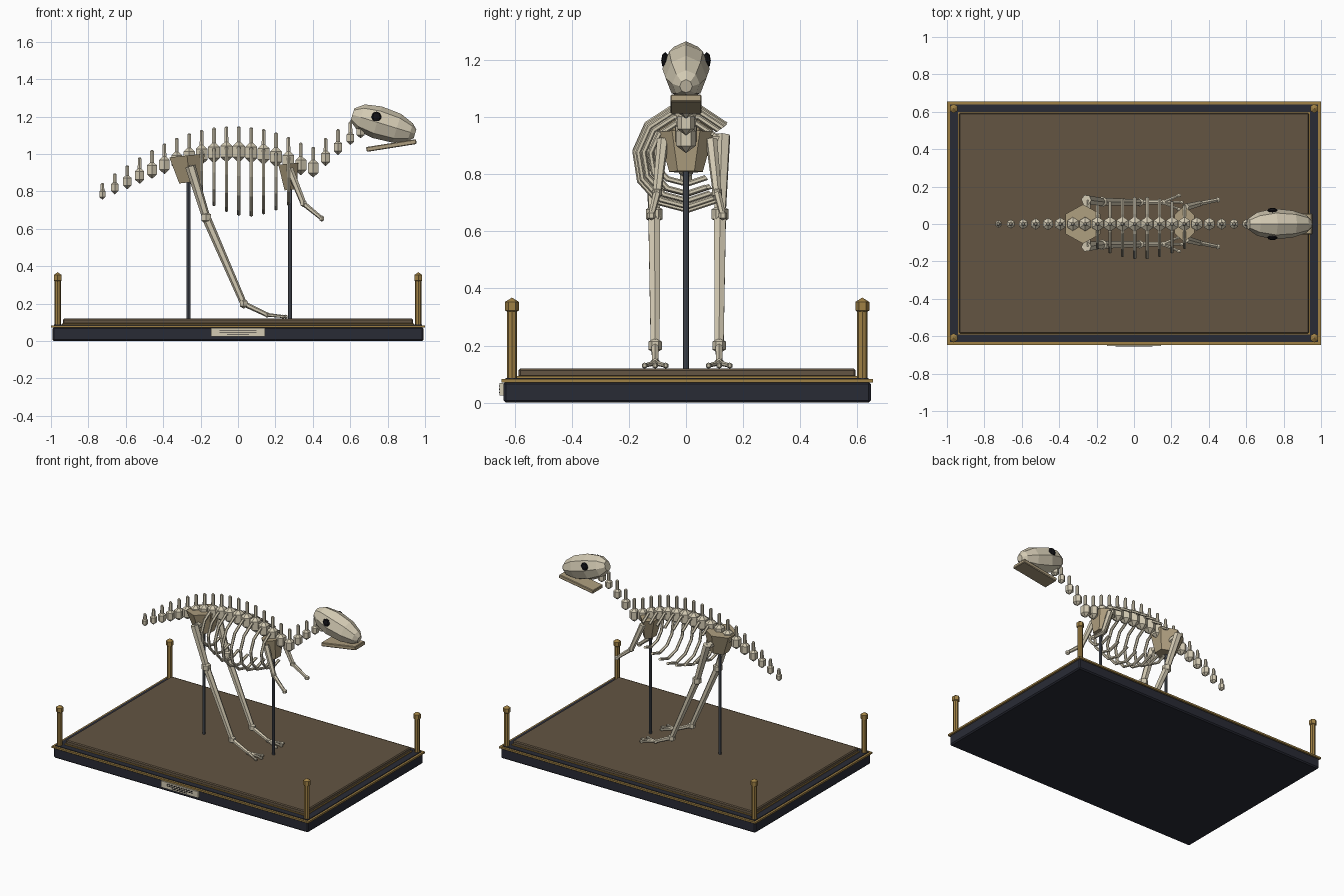
import bpy, bmesh
from math import sin, cos, pi, radians
from mathutils import Vector, Matrix

if "Cube" in bpy.data.objects:
    bpy.data.objects.remove(bpy.data.objects["Cube"])


def mat(name, rgb):
    m = bpy.data.materials.new(name)
    m.diffuse_color = (*rgb, 1)
    m.use_nodes = True
    m.node_tree.nodes["Principled BSDF"].inputs["Base Color"].default_value = m.diffuse_color
    return m


BONE = mat("bone", (0.65, 0.59, 0.45))
TAN = mat("aged_bone", (0.42, 0.34, 0.21))
DARK = mat("dark_wood", (0.022, 0.024, 0.036))
BROWN = mat("ground", (0.125, 0.09, 0.055))
GOLD = mat("brass", (0.35, 0.22, 0.06))
STEEL = mat("steel", (0.08, 0.09, 0.11))
BLACK = mat("black", (0.006, 0.006, 0.008))
Y0 = 0.004


def finish(bm, name, m):
    bmesh.ops.recalc_face_normals(bm, faces=bm.faces)
    me = bpy.data.meshes.new(name)
    bm.to_mesh(me)
    bm.free()
    me.materials.append(m)
    ob = bpy.data.objects.new(name, me)
    bpy.context.collection.objects.link(ob)
    return ob


def box(name, c, size, m, rot_y=0, bevel=0):
    bm = bmesh.new()
    M = Matrix.Translation(c) @ Matrix.Rotation(rot_y, 4, 'Y') @ Matrix.Diagonal((*size, 1))
    bmesh.ops.create_cube(bm, size=1, matrix=M)
    if bevel:
        bmesh.ops.bevel(bm, geom=bm.edges[:], offset=bevel, segments=1, affect='EDGES')
    return finish(bm, name, m)


def rod(name, a, b, r1, r2, m, sides=6):
    a, b = Vector(a), Vector(b)
    d = b - a
    bm = bmesh.new()
    M = Matrix.Translation((a + b) / 2) @ d.to_track_quat('Z', 'Y').to_matrix().to_4x4()
    bmesh.ops.create_cone(bm, cap_ends=True, segments=sides, radius1=r1, radius2=r2,
                          depth=d.length, matrix=M)
    return finish(bm, name, m)


def knob(name, c, r, m, seg=6, rings=3):
    bm = bmesh.new()
    M = Matrix.Translation(c) @ Matrix.Diagonal((*r, 1))
    bmesh.ops.create_uvsphere(bm, u_segments=seg, v_segments=rings, radius=1, matrix=M)
    return finish(bm, name, m)


def girdle(name, c, size, tilt):
    # bowl shaped bone block
    bm = bmesh.new()
    M = (Matrix.Translation(c) @ Matrix.Rotation(tilt, 4, 'Y') @ Matrix.Diagonal((*size, 1)))
    bmesh.ops.create_cone(bm, cap_ends=True, segments=6, radius1=0.6, radius2=1, depth=2, matrix=M)
    return finish(bm, name, TAN)


# plinth
box("plinth_base", (0, Y0, 0.037), (1.985, 1.285, 0.074), DARK, bevel=0.008)
box("plinth_trim", (0, Y0, 0.077), (2.0, 1.3, 0.012), GOLD)
box("plinth_top", (0, Y0, 0.08), (1.97, 1.27, 0.014), DARK)
box("display_floor_edge", (0, Y0, 0.09), (1.88, 1.19, 0.008), GOLD)
box("display_floor", (0, Y0, 0.104), (1.87, 1.18, 0.03), BROWN, bevel=0.006)

# blank plaque with engraved lines
box("plaque", (0, -0.645, 0.047), (0.29, 0.014, 0.045), BONE)
for i, w in enumerate((0.2, 0.2, 0.12)):
    box("plaque_line", (0, -0.652, 0.058 - 0.011 * i), (w, 0.004, 0.004), BLACK)

# corner posts
for sx in (-1, 1):
    for sy in (-1, 1):
        x, y = sx * 0.964, Y0 + sy * 0.613
        rod("corner_post", (x, y, 0.085), (x, y, 0.325), 0.018, 0.018, GOLD, 8)
        knob("post_finial", (x, y, 0.338), (0.028, 0.028, 0.03), GOLD)

# support rods
rod("rear_support", (-0.265, 0, 0.11), (-0.265, 0, 0.88), 0.01, 0.01, STEEL, 8)
rod("front_support", (0.278, 0, 0.11), (0.278, 0, 0.86), 0.01, 0.01, STEEL, 8)

# backbone
heights = [0.785, 0.82, 0.852, 0.885, 0.915, 0.943, 0.966, 0.985, 0.998, 1.008, 1.013,
           1.013, 1.008, 1.0, 0.985, 0.965, 0.94, 0.925, 0.98, 1.035, 1.085]
for i, z in enumerate(heights):
    x = -0.725 + i * 0.0663
    k = sin(pi * min(i, 20) / 22) ** 0.8
    r = (0.03 + 0.03 * k) if i < 18 else 0.045 - 0.004 * (i - 18)
    spine = 0.06 + 0.075 * k
    knob("vertebra", (x, 0, z), (r * 0.72, r * 0.78, r), BONE)
    rod("neural_spine", (x, 0, z), (x, 0, z + spine - 0.006), 0.012, 0.011, BONE)
    rod("neural_spine_tip", (x, 0, z + spine - 0.006), (x, 0, z + spine), 0.011, 0.005, BONE)
knob("neck_joint", (0.655, 0, 1.12), (0.03, 0.032, 0.036), BONE)

# ribs: open hoops hung from the backbone
for i in range(8, 16):
    x = -0.725 + i * 0.0663
    r = 0.125 + 0.056 * sin(pi * (i - 8) / 7)
    cz = heights[i] - r * 0.86
    bm = bmesh.new()
    rings = []
    for j in range(9):
        a = radians(40 + 265 * j / 8)
        ring = []
        for k in range(6):
            t = k * pi / 3
            rr = r + 0.01 * cos(t)
            ring.append(bm.verts.new((x + 0.01 * sin(t), rr * cos(a), cz + rr * sin(a))))
        rings.append(ring)
    for p, q in zip(rings, rings[1:]):
        for k in range(6):
            bm.faces.new((p[k], p[(k + 1) % 6], q[(k + 1) % 6], q[k]))
    bm.faces.new(rings[0])
    bm.faces.new(rings[-1])
    finish(bm, "rib", BONE)

# hip and shoulder blocks
girdle("pelvis", (-0.265, 0, 0.92), (0.11, 0.105, 0.072), radians(-6))
girdle("shoulder_girdle", (0.275, 0, 0.878), (0.062, 0.098, 0.07), radians(-5))

# legs and arms
for s in (-1, 1):
    def P(x, y, z):
        return (x, Y0 + s * y, z)

    hip, knee = P(-0.255, 0.125, 0.935), P(-0.17, 0.115, 0.66)
    ankle, ball = P(0.03, 0.112, 0.2), P(0.155, 0.112, 0.14)
    rod("thigh_bone", hip, knee, 0.028, 0.022, BONE)
    rod("hip_link", P(-0.255, 0.05, 0.92), P(-0.25, 0.125, 0.92), 0.022, 0.022, BONE)
    knob("knee", knee, (0.034, 0.034, 0.034), BONE)
    rod("shin_bone", knee, ankle, 0.024, 0.018, BONE)
    knob("ankle", ankle, (0.027, 0.027, 0.028), BONE)
    rod("foot_bone", ankle, ball, 0.015, 0.012, BONE)
    knob("foot_joint", ball, (0.017, 0.017, 0.016), BONE)
    for t in (-1, 0, 1):
        tip = P(0.255 - 0.015 * abs(t), 0.112 + 0.037 * t, 0.13)
        rod("toe", ball, tip, 0.01, 0.007, BONE)
        knob("toe_tip", tip, (0.014, 0.011, 0.011), BONE)

    shoulder, elbow, hand = P(0.275, 0.085, 0.92), P(0.35, 0.105, 0.735), P(0.448, 0.125, 0.655)
    rod("upper_arm", shoulder, elbow, 0.021, 0.016, BONE)
    knob("elbow", elbow, (0.02, 0.02, 0.02), BONE)
    rod("forearm", elbow, hand, 0.014, 0.011, BONE)
    knob("hand", hand, (0.017, 0.017, 0.017), BONE)

# skull: eight sided loft along a tilted axis
M = Matrix.Translation((0.782, 0, 1.158)) @ Matrix.Rotation(radians(17), 4, 'Y')
bm = bmesh.new()
rings = []
for x, ry, rz in ((-0.178, 0.03, 0.035), (-0.13, 0.062, 0.072), (-0.04, 0.083, 0.088),
                  (0.07, 0.072, 0.08), (0.145, 0.048, 0.05), (0.172, 0.022, 0.024)):
    rings.append([bm.verts.new(M @ Vector((x, ry * cos(k * pi / 4), rz * sin(k * pi / 4))))
                  for k in range(8)])
for p, q in zip(rings, rings[1:]):
    for k in range(8):
        bm.faces.new((p[k], p[(k + 1) % 8], q[(k + 1) % 8], q[k]))
bm.faces.new(rings[0])
bm.faces.new(rings[-1])
finish(bm, "skull", BONE)
box("lower_jaw", (0.82, 0, 1.045), (0.27, 0.11, 0.026), TAN, radians(-9), 0.004)
for s in (-1, 1):
    knob("eye_socket", (0.74, s * 0.073, 1.198), (0.027, 0.014, 0.029), BLACK, 8, 4)
